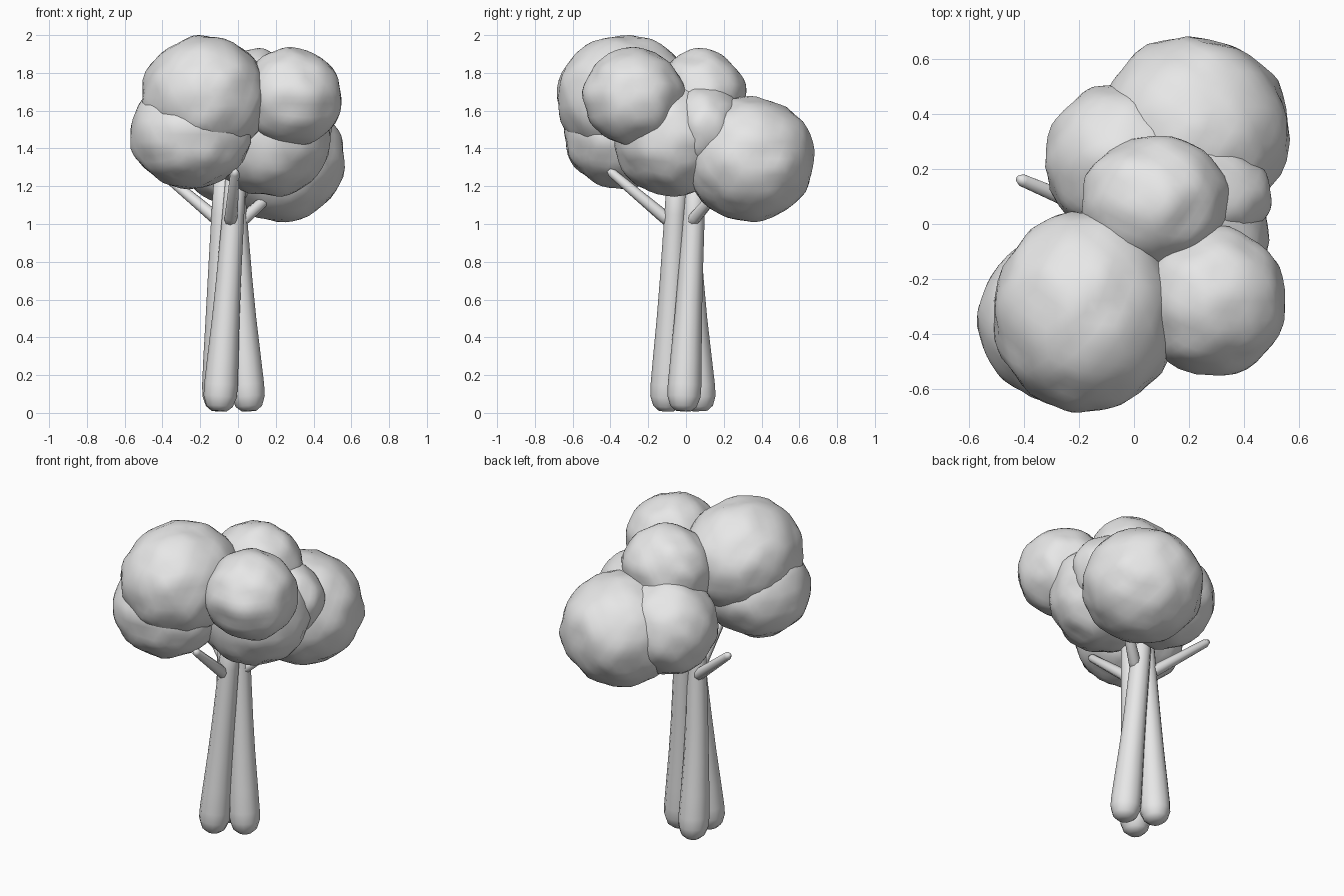
import bpy
import bmesh
import math
from mathutils import Vector, noise

if "Cube" in bpy.data.objects:
    bpy.data.objects.remove(bpy.data.objects["Cube"], do_unlink=True)

grey = bpy.data.materials.new("light grey")
grey.use_nodes = True
grey.diffuse_color = (0.8, 0.8, 0.8, 1)
grey.node_tree.nodes["Principled BSDF"].inputs["Base Color"].default_value = (0.8, 0.8, 0.8, 1)


def finish(name, bm):
    bmesh.ops.recalc_face_normals(bm, faces=bm.faces)
    mesh = bpy.data.meshes.new(name)
    bm.to_mesh(mesh)
    bm.free()
    for face in mesh.polygons:
        face.use_smooth = True
    mesh.materials.append(grey)
    obj = bpy.data.objects.new(name, mesh)
    bpy.context.collection.objects.link(obj)
    return obj


def leaf_clump(name, centre, radii):
    """Slightly lumpy ball of foliage."""
    bm = bmesh.new()
    bmesh.ops.create_icosphere(bm, subdivisions=4, radius=1)
    centre, radii = Vector(centre), Vector(radii)
    for v in bm.verts:
        p = v.co * radii
        lump = noise.noise((p + centre * 3) * 9) * 0.018
        v.co = centre + p + v.co * lump
    return finish(name, bm)


def limb(name, start, end, profile, sides=12, bow=(0, 0, 0)):
    """Tapered, bowed limb; profile holds (fraction along the axis, radius)."""
    start, end, bow = Vector(start), Vector(end), Vector(bow)
    axis = end - start
    turn = Vector((0, 0, 1)).rotation_difference(axis)
    bm = bmesh.new()
    rings = []
    for t, r in profile:
        middle = start + axis * t + bow * 4 * t * (1 - t)
        ring = []
        for i in range(sides):
            a = math.tau * i / sides
            offset = turn @ Vector((r * math.cos(a), r * math.sin(a), 0))
            ring.append(bm.verts.new(middle + offset))
        rings.append(ring)
    for low, high in zip(rings, rings[1:]):
        for i in range(sides):
            j = (i + 1) % sides
            bm.faces.new((low[i], low[j], high[j], high[i]))
    bm.faces.new(rings[0][::-1])
    bm.faces.new(rings[-1])
    return finish(name, bm)


# Foliage
leaf_clump("foliage_front_upper", (-0.175, -0.32, 1.67), (0.335, 0.365, 0.328))
leaf_clump("foliage_front_lower", (-0.25, -0.345, 1.475), (0.322, 0.305, 0.285))
leaf_clump("foliage_front_side", (0.285, -0.28, 1.67), (0.267, 0.27, 0.26))
leaf_clump("foliage_top", (0.075, 0.08, 1.665), (0.268, 0.24, 0.26))
leaf_clump("foliage_back", (0.215, 0.335, 1.345), (0.352, 0.345, 0.328))
leaf_clump("foliage_back_side", (-0.035, 0.23, 1.395), (0.288, 0.28, 0.285))
leaf_clump("foliage_core", (0.16, -0.06, 1.45), (0.328, 0.322, 0.302))
leaf_clump("foliage_middle", (0.165, 0.1, 1.51), (0.335, 0.22, 0.24))

# Three leaning trunks with rounded feet
trunk_profile = [(0, 0.04), (0.018, 0.07), (0.055, 0.088), (0.1, 0.089), (0.2, 0.083),
                 (0.35, 0.073), (0.5, 0.066), (0.75, 0.058), (1, 0.052)]
limb("trunk_front", (-0.1, -0.105, 0.01), (0.0, -0.04, 1.4), trunk_profile)
limb("trunk_left", (0.06, -0.015, 0.01), (-0.03, 0.06, 1.4), trunk_profile, bow=(-0.005, 0.0, 0))
limb("trunk_back", (-0.1, 0.075, 0.01), (-0.065, 0.0, 1.4), trunk_profile, bow=(-0.012, -0.01, 0))

# Branches with rounded ends
branch_profile = [(0, 0.02), (0.04, 0.034), (0.15, 0.034), (0.95, 0.024), (1, 0.012)]
limb("branch_right", (-0.08, 0.02, 1.0), (-0.42, 0.165, 1.285), branch_profile, 8)
limb("branch_front", (-0.04, -0.07, 1.0), (-0.015, -0.41, 1.285), branch_profile, 8)
limb("branch_back", (0.0, 0.02, 1.0), (0.28, 0.23, 1.25), branch_profile, 8)
